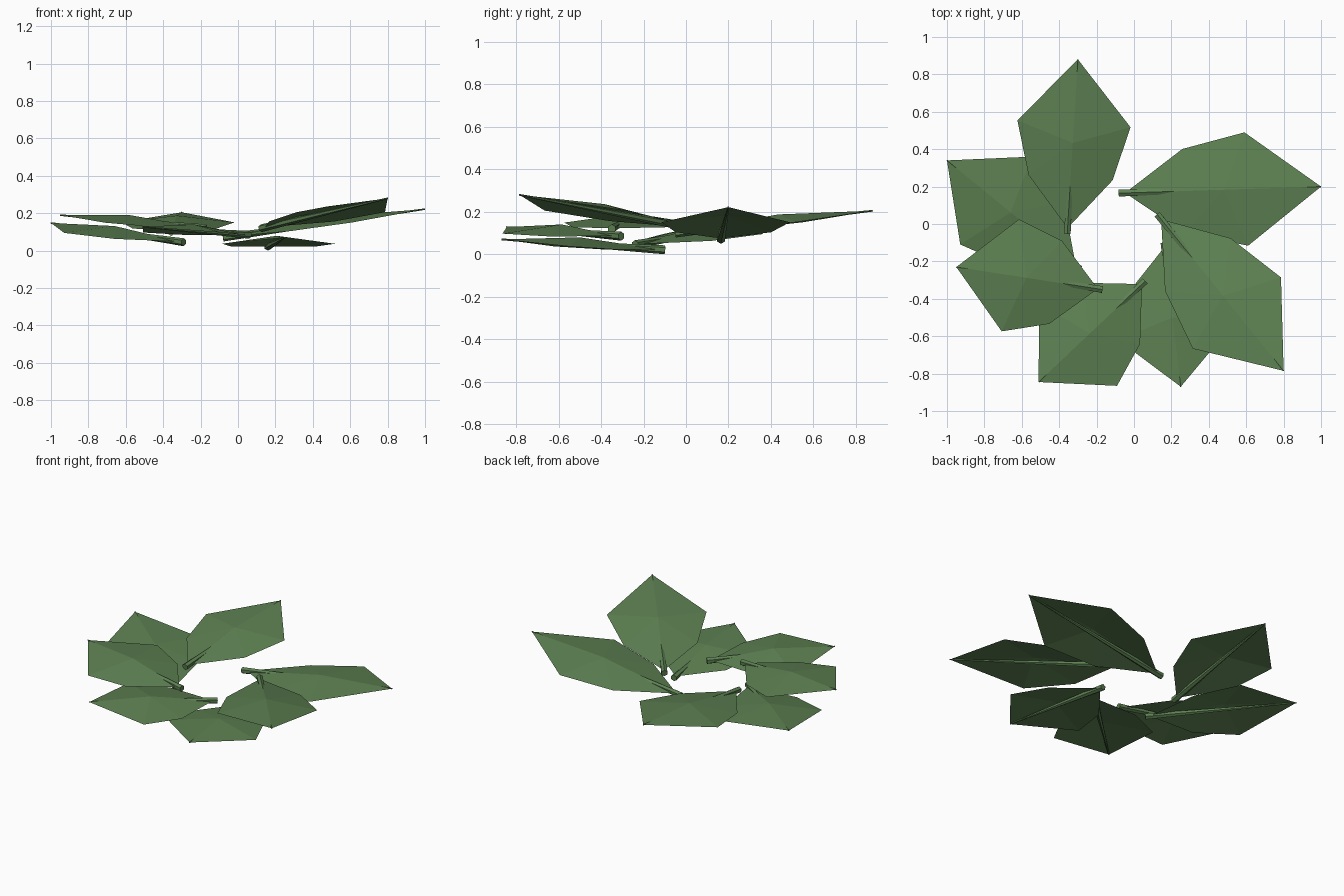
import bpy, bmesh
from mathutils import Vector

cube = bpy.data.objects.get("Cube")
if cube:
    bpy.data.objects.remove(cube, do_unlink=True)

# One leaf green for everything
green = bpy.data.materials.new("leaf_green")
green.use_nodes = True
colour = (0.11, 0.22, 0.085, 1)
green.diffuse_color = colour
bsdf = green.node_tree.nodes["Principled BSDF"]
bsdf.inputs["Base Color"].default_value = colour
bsdf.inputs["Roughness"].default_value = 0.8

UP = Vector((0, 0, 1))


def finish(bm, name):
    mesh = bpy.data.meshes.new(name)
    bm.to_mesh(mesh)
    bm.free()
    mesh.materials.append(green)
    bpy.context.collection.objects.link(bpy.data.objects.new(name, mesh))


def blade(name, base, tip):
    """Faceted leaf surface: a rim fanned around a raised centre."""
    along = tip - base
    side = along.cross(UP).normalized()
    half = [(0.32, 0.225, -0.015), (0.63, 0.303, -0.015)]  # along, out, lift
    rim = [(0.03, 0, 0)] + half + [(1, 0, 0)]
    rim += [(t, -w, h) for t, w, h in reversed(half)]
    bm = bmesh.new()
    ring = [bm.verts.new(base + along * t + side * w + UP * h) for t, w, h in rim]
    centre = bm.verts.new(base + along * 0.52 + UP * 0.033)
    for a, b in zip(ring, ring[1:] + ring[:1]):
        bm.faces.new((a, b, centre))
    bmesh.ops.recalc_face_normals(bm, faces=bm.faces)
    if sum(f.normal.z for f in bm.faces) < 0:
        bmesh.ops.reverse_faces(bm, faces=bm.faces)
    finish(bm, name)


def stem(name, base, tip):
    """Straight tapered stalk running under the blade."""
    along = tip - base
    bm = bmesh.new()
    bmesh.ops.create_cone(bm, cap_ends=True, segments=6, radius1=0.021,
                          radius2=0.004, depth=along.length)
    bmesh.ops.rotate(bm, verts=bm.verts,
                     matrix=along.to_track_quat('Z', 'Y').to_matrix())
    bmesh.ops.translate(bm, verts=bm.verts, vec=(base + tip) / 2)
    finish(bm, name)


# Stalk end and tip of each leaf around the ring
leaves = {
    "back": ((-0.357, -0.05, 0.10), (-0.30, 0.88, 0.205)),
    "left": ((-0.08, 0.165, 0.07), (1.0, 0.20, 0.222)),
    "front_left": ((0.125, 0.05, 0.12), (0.80, -0.785, 0.28)),
    "front": ((0.16, -0.10, 0.021), (0.25, -0.87, 0.07)),
    "front_right": ((0.06, -0.305, 0.085), (-0.51, -0.845, 0.128)),
    "right": ((-0.17, -0.35, 0.12), (-0.95, -0.23, 0.19)),
    "back_right": ((-0.29, -0.24, 0.045), (-1.0, 0.34, 0.148)),
}
for place, (base, tip) in leaves.items():
    blade(place + "_leaf_blade", Vector(base), Vector(tip))
    stem(place + "_leaf_stem", Vector(base), Vector(tip))
